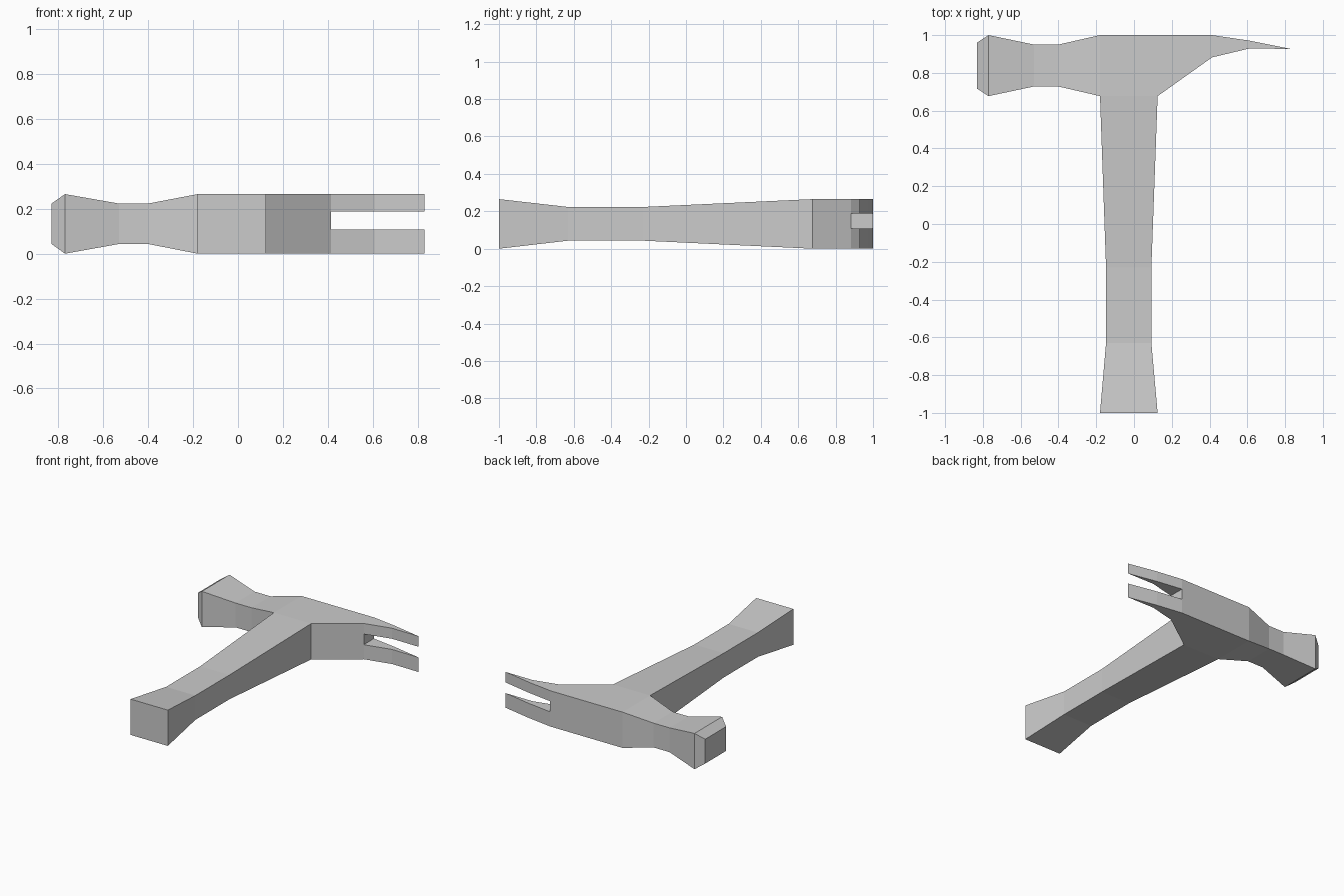
import bpy, bmesh
from mathutils import Vector

if "Cube" in bpy.data.objects:
    bpy.data.objects.remove(bpy.data.objects["Cube"])

H = 0.265          # full thickness
FULL = (0, H)
SLIM = (0.043, 0.223)
bm = bmesh.new()


def fit(verts, box):
    """Move the verts of a box-like set onto the limits of a new box."""
    mids = [sum(v.co[i] for v in verts) / len(verts) for i in range(3)]
    for v in verts:
        v.co = Vector(box[i][1] if v.co[i] > mids[i] else box[i][0] for i in range(3))


def face_towards(direction):
    """Outermost face looking in the given direction."""
    d = Vector(direction)
    bm.normal_update()
    return max((f for f in bm.faces if f.normal.dot(d) > 0.99),
               key=lambda f: f.calc_center_median().dot(d))


def extrude(face, sections):
    """Extrude a face through a series of (x, y, z) ranges."""
    for box in sections:
        face = bmesh.ops.extrude_discrete_faces(bm, faces=[face])["faces"][0]
        fit(list(face.verts), box)
    return face


# Central block of the head
block = bmesh.ops.create_cube(bm, size=1)["verts"]
fit(block, ((-0.18, 0.125), (0.677, 1.0), FULL))

# Handle, waisted towards the grip
extrude(face_towards((0, -1, 0)), [
    ((-0.148, 0.092), (-0.23, -0.23), SLIM),
    ((-0.148, 0.092), (-0.63, -0.63), SLIM),
    ((-0.18, 0.125), (-1, -1), FULL)])

# Neck, striking face and its chamfer
extrude(face_towards((-1, 0, 0)), [
    ((-0.40, -0.40), (0.728, 0.95), SLIM),
    ((-0.53, -0.53), (0.728, 0.95), SLIM),
    ((-0.77, -0.77), (0.677, 1.0), FULL),
    ((-0.83, -0.83), (0.716, 0.961), SLIM)])

# Claw root, its end split into prong / slot / prong
root = extrude(face_towards((1, 0, 0)), [((0.413, 0.413), (0.882, 1.0), FULL)])
for z in (0.108, 0.187):
    ends = [f for f in bm.faces if all(v.co.x > 0.41 for v in f.verts)]
    geom = ends + list({e for f in ends for e in f.edges}) + list({v for f in ends for v in f.verts})
    bmesh.ops.bisect_plane(bm, geom=geom, plane_co=(0, 0, z), plane_no=(0, 0, 1))

# Two prongs tapering to a sharp edge
ends = [f for f in bm.faces if all(v.co.x > 0.41 for v in f.verts)]
for f in ends:
    zs = [v.co.z for v in f.verts]
    z = (min(zs), max(zs))
    if z[0] < 0.05 or z[1] > 0.25:
        extrude(f, [((0.61, 0.61), (0.929, 0.971), z),
                    ((0.83, 0.83), (0.927, 0.927), z)])

bmesh.ops.remove_doubles(bm, verts=bm.verts, dist=1e-4)
bmesh.ops.recalc_face_normals(bm, faces=bm.faces)
mesh = bpy.data.meshes.new("claw_hammer")
bm.to_mesh(mesh)
bm.free()
bpy.context.collection.objects.link(bpy.data.objects.new("claw_hammer", mesh))
